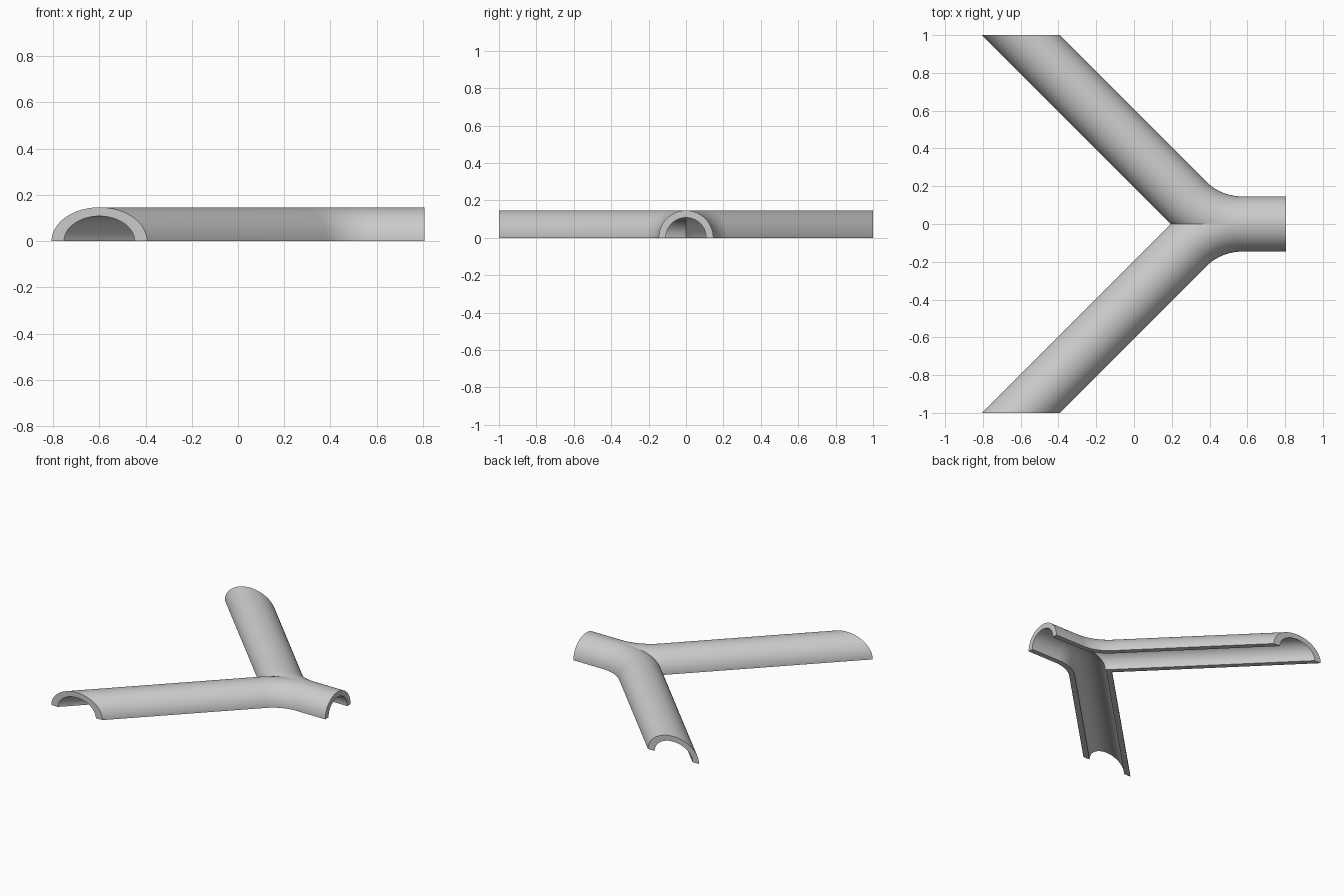
import bpy, bmesh
from math import sin, cos, pi, tan, sqrt
from mathutils import Vector, Matrix

cube = bpy.data.objects.get("Cube")
if cube:
    bpy.data.objects.remove(cube, do_unlink=True)

OUTER, INNER = 0.146, 0.108      # pipe radii
BEND = 0.416                     # bend radius of the pipe centre line
FORK = 0.4                       # x where the centre lines meet
STEM_END = 0.806
SIDES, BEND_STEPS = 48, 24

# Stations along one branch: centre point and sideways vector
bend_x = FORK + BEND * tan(pi / 8)
stations = [(Vector((FORK - 1, 1, 0)), Vector((sqrt(2), 0, 0)))]   # mitred end
for i in range(BEND_STEPS + 1):
    a = pi / 4 * (1 - i / BEND_STEPS)
    side = Vector((sin(a), cos(a), 0))
    stations.append((Vector((bend_x, BEND, 0)) - BEND * side, side))
stations.append((Vector((STEM_END, 0, 0)), Vector((0, 1, 0))))

# Half-ring section: outer arc, then inner arc back
angles = [pi * i / SIDES for i in range(SIDES + 1)]
section = [(OUTER * cos(a), OUTER * sin(a)) for a in angles]
section += [(INNER * cos(a), INNER * sin(a)) for a in reversed(angles)]

# Sweep the section along the branch
bm = bmesh.new()
rings = [[bm.verts.new(p + side * u + Vector((0, 0, h))) for u, h in section]
         for p, side in stations]
n = len(section)
for r, s in zip(rings, rings[1:]):
    for i in range(n):
        j = (i + 1) % n
        bm.faces.new((r[i], r[j], s[j], s[i]))
for ring in (rings[0], rings[-1]):
    for i in range(SIDES):
        bm.faces.new((ring[i], ring[i + 1], ring[n - 2 - i], ring[n - 1 - i]))

# Trim at the centre plane and mirror into the second branch
bmesh.ops.bisect_plane(bm, geom=bm.verts[:] + bm.edges[:] + bm.faces[:], dist=1e-5,
                       plane_co=(0, 0, 0), plane_no=(0, 1, 0), clear_inner=True)
bmesh.ops.mirror(bm, geom=bm.verts[:] + bm.edges[:] + bm.faces[:],
                 matrix=Matrix.Identity(4), merge_dist=1e-4, axis='Y')
bmesh.ops.remove_doubles(bm, verts=bm.verts[:], dist=1e-5)
bmesh.ops.recalc_face_normals(bm, faces=bm.faces[:])

mesh = bpy.data.meshes.new("forked_half_pipe")
bm.to_mesh(mesh)
bm.free()
pipe = bpy.data.objects.new("forked_half_pipe", mesh)
bpy.context.collection.objects.link(pipe)

# Single grey material
grey = bpy.data.materials.new("light_grey")
grey.use_nodes = True
colour = (0.6, 0.6, 0.6, 1)
grey.diffuse_color = colour
grey.node_tree.nodes["Principled BSDF"].inputs["Base Color"].default_value = colour
mesh.materials.append(grey)

bpy.ops.object.select_all(action='DESELECT')
pipe.select_set(True)
bpy.context.view_layer.objects.active = pipe
bpy.ops.object.shade_smooth_by_angle(angle=pi / 6)
